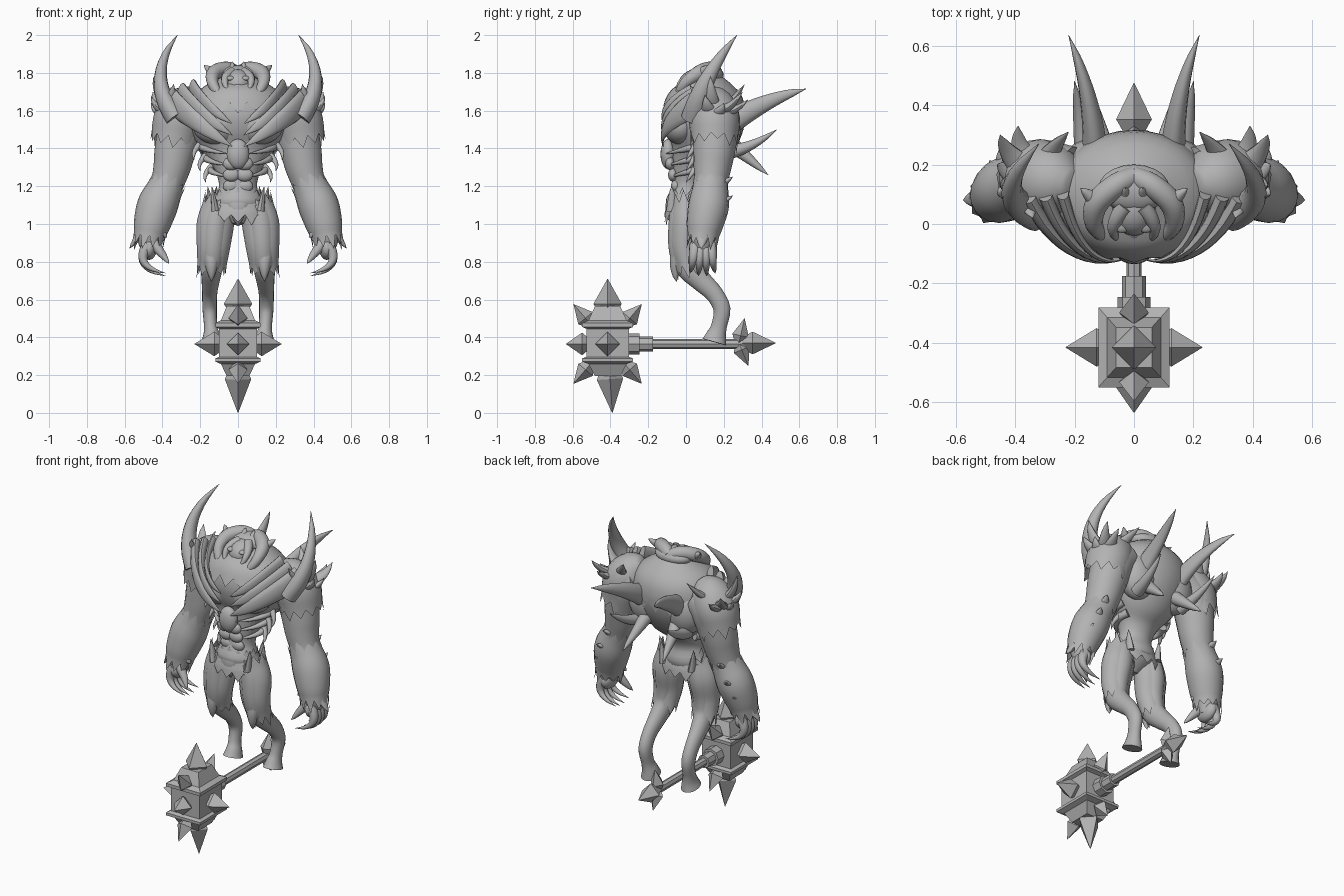
import bpy, bmesh, math, random
from mathutils import Vector

random.seed(4)
cube = bpy.data.objects.get("Cube")
if cube:
    bpy.data.objects.remove(cube, do_unlink=True)

grey = bpy.data.materials.new("stone grey")
grey.use_nodes = True
colour = (.45, .45, .45, 1)
grey.diffuse_color = colour
for node in grey.node_tree.nodes:
    if node.type == 'BSDF_PRINCIPLED':
        node.inputs["Base Color"].default_value = colour

X, Y, Z = Vector((1, 0, 0)), Vector((0, 1, 0)), Vector((0, 0, 1))
smooth_parts = []


def finish(name, bm, mirror, smooth):
    """Turn a bmesh into a named object, mirrored across the body if asked."""
    bmesh.ops.recalc_face_normals(bm, faces=bm.faces)
    mesh = bpy.data.meshes.new(name)
    bm.to_mesh(mesh)
    bm.free()
    mesh.materials.append(grey)
    obj = bpy.data.objects.new(name, mesh)
    bpy.context.collection.objects.link(obj)
    if mirror:
        obj.modifiers.new("mirror", 'MIRROR').use_mirror_merge = False
    if smooth:
        smooth_parts.append(obj)


def resample(points, steps):
    """Catmull-Rom curve through points of (x, y, z, radius)."""
    result = []
    last = len(points) - 1
    for i in range(last):
        before, start, end, after = (Vector(points[max(0, min(last, j))]) for j in range(i - 1, i + 3))
        for s in range(steps):
            t = s / steps
            cubic = 3 * (start - end) + after - before
            square = 2 * before - 5 * start + 4 * end - after
            result.append(start + t / 2 * (end - before + t * (square + t * cubic)))
    return result + [Vector(points[last])]


def tube(name, points, flat=1, sides=18, steps=4, side=None, mirror=False, jag=(0, 0), turn=0, smooth=True):
    """Sweep an oval along points; a jagged end is left open and ragged."""
    rings = resample(points, steps) if smooth else [Vector(p) for p in points]
    centres = [ring.xyz for ring in rings]
    span = centres[-1] - centres[0]
    side = side or min((X, Y, Z), key=lambda axis: abs(axis.dot(span)))
    last = len(rings) - 1
    bm = bmesh.new()
    loops = []
    for i, ring in enumerate(rings):
        along = (centres[min(i + 1, last)] - centres[max(i - 1, 0)]).normalized()
        u = (side - along * side.dot(along)).normalized()
        v = along.cross(u) * flat
        ragged = -jag[0] if i == 0 else jag[1] if i == last else 0
        loop = []
        for k in range(sides):
            angle = math.tau * k / sides + turn
            tooth = ragged * random.uniform(.5, 1.3) * (k % 2)
            oval = u * math.cos(angle) + v * math.sin(angle)
            loop.append(bm.verts.new(centres[i] + oval * max(ring.w, .001) + along * tooth))
        loops.append(loop)
    for a, b in zip(loops, loops[1:]):
        for k in range(sides):
            n = (k + 1) % sides
            bm.faces.new((a[k], a[n], b[n], b[k]))
    for ragged, loop in zip(jag, (loops[0], loops[-1])):
        if not ragged:
            bm.faces.new(loop)
    finish(name, bm, mirror, smooth)


def shell(points, swell, flare=0):
    """Armour rings that follow part of a limb, slightly larger."""
    return [(x, y, z, r * (swell + flare * i)) for i, (x, y, z, r) in enumerate(points)]


def horn(name, root, tip, radius, bend=(0, 0, 0), flat=1, side=None, mirror=True):
    """Bowed spike that tapers to a point."""
    root, tip, bend = Vector(root), Vector(tip), Vector(bend)
    path = []
    for i in range(7):
        t = i / 6
        centre = root.lerp(tip, t) + bend * 4 * t * (1 - t)
        path.append((*centre, radius * (1 - t) ** .7))
    tube(name, path, flat, sides=12, steps=2, side=side, mirror=mirror)


def blob(name, centre, size, mirror=False):
    """Rounded muscle or bone."""
    bm = bmesh.new()
    bmesh.ops.create_uvsphere(bm, u_segments=20, v_segments=12, radius=1)
    for vert in bm.verts:
        vert.co = Vector(c + s * w for c, s, w in zip(centre, size, vert.co))
    finish(name, bm, mirror, True)


def crystal(name, origin, tip, radius, start=.5, mirror=False):
    """Four-sided metal spike with a short back taper."""
    base, tip = Vector(origin).lerp(Vector(tip), start), Vector(tip)
    points = [(*base.lerp(tip, t), radius * r) for t, r in ((0, .5), (.3, 1), (1, 0))]
    tube(name, points, sides=4, mirror=mirror, smooth=False)


# Body
torso = [(0, -.02, 1, .04), (0, 0, 1.1, .13), (0, .01, 1.2, .1), (0, .03, 1.3, .13), (0, .07, 1.4, .2),
         (0, .09, 1.5, .25), (0, .1, 1.6, .26), (0, .12, 1.7, .21), (0, .13, 1.8, .05)]
tube("torso", torso, flat=.83, sides=32)
tube("back_carapace", shell(torso[:5:-1], swell=1.03), flat=.83, sides=36, jag=(0, .06))
blob("chest_muscles", (.11, -.03, 1.52), (.13, .09, .1), mirror=True)
blob("sternum_plate", (0, -.095, 1.37), (.06, .04, .08))
blob("back_muscles", (.13, .19, 1.5), (.12, .1, .15), mirror=True)

# Ribs, stomach muscles and flank barbs rise in rows
for row in range(3):
    z = 1.25 + row * .06
    wide = .13 + row * .03
    front = -.055 - row * .015
    blob("stomach_muscles", (.035, front, z - .05), (.045, .025, .035), mirror=True)
    horn("ribs", (wide, .1, z + .05), (.04, front - .03, z), .025, bend=(.05, 0, 0), side=Z)
    horn("flank_barbs", (wide, .06, z + .06), (wide + .04, 0, z - .03), .02, bend=(.02, 0, 0))

# Chest plates sweep from the shoulders to the sternum
for row in range(3):
    inset = row * .06
    horn("chest_plates", (.36 - inset, .1, 1.66 + inset / 2), (.03, -.12, 1.41 + inset), .075 - inset / 5,
         bend=(.02, -.075, 0), flat=.4, side=Z)

# Head with a curling mandible crest
blob("skull", (0, .06, 1.74), (.08, .1, .08))
blob("hood", (0, .12, 1.79), (.12, .08, .05))
blob("snout", (0, -.01, 1.7), (.04, .05, .05))
blob("brows", (.04, 0, 1.77), (.03, .03, .015), mirror=True)
tube("crest", [(0, .16, 1.8, .035), (.06, .13, 1.82, .04), (.125, .07, 1.8, .04),
               (.135, 0, 1.75, .03), (.1, -.04, 1.69, .02), (.06, -.04, 1.69, 0)], side=Z, mirror=True)
horn("inner_tusks", (.03, .06, 1.8), (.03, -.06, 1.67), .03, bend=(.04, -.02, .02))
horn("crown_points", (.03, .1, 1.81), (.03, .12, 1.86), .025)
horn("crest_barbs", (.13, .08, 1.8), (.18, .12, 1.84), .03)

# Shoulder armour, upright blades and a fan of shards
tube("shoulder_plates", [(.2, .13, 1.68, .05), (.25, .14, 1.64, .11), (.31, .15, 1.56, .135),
                         (.335, .15, 1.46, .125)], sides=22, mirror=True, jag=(0, .06))
horn("shoulder_blades", (.33, .04, 1.56), (.32, .27, 2), .055, bend=(.085, -.035, 0), flat=1.2)
shoulder = Vector((.33, .14, 1.57))
for tip in ((.45, .13, 1.78), (.46, .1, 1.68), (.46, .2, 1.64), (.45, .3, 1.7),
            (.39, .33, 1.66), (.34, .02, 1.74), (.22, .31, 1.74)):
    horn("shoulder_shards", shoulder.lerp(Vector(tip), .2), tip, .055, bend=(.015, 0, -.02), flat=.6)

# Spikes on the back
horn("great_back_spikes", (.13, .22, 1.53), (.22, .635, 1.715), .045, bend=(-.02, 0, .02), flat=1.5)
horn("middle_back_spikes", (.16, .22, 1.38), (.2, .48, 1.5), .04, bend=(0, 0, -.02))
horn("lower_back_spikes", (.1, .22, 1.44), (.14, .435, 1.26), .045)

# Arms with ragged bracers
arm = [(.2, .16, 1.59, .1), (.29, .16, 1.53, .12), (.33, .15, 1.4, .112), (.35, .14, 1.3, .1),
       (.38, .13, 1.2, .088), (.425, .12, 1.1, .098), (.455, .1, 1, .085), (.47, .09, .93, .068), (.47, .09, .85, .04)]
tube("arms", arm, mirror=True)
tube("bracers", shell(arm[4:8], swell=1.05, flare=.05), sides=20, mirror=True, jag=(.06, .06))
for x, y, z, r in arm[4:7]:
    horn("bracer_fins", (x, y + r / 2, z), (x + .03, y + r + .03, z + .05), .045, flat=.6)
horn("wrist_points", (.5, .09, .97), (.575, .08, .87), .05, flat=.6)
horn("inner_wrist_points", (.43, .07, .97), (.375, .06, .93), .04)

# Clawed hands
blob("palms", (.47, .09, .87), (.04, .075, .06), mirror=True)
for finger in range(4):
    y = .02 + finger * .045
    drop = .015 * (finger in (1, 2))
    horn("fingers", (.475, .05 + finger * .027, .89), (.385, y, .74 - drop), .032, bend=(.065, 0, -.02))
horn("thumbs", (.45, .06, .9), (.365, .01, .79), .032, bend=(-.01, 0, -.01))

# Ragged belt and loincloth
tube("belt", [(0, 0, 1.15, .125), (0, 0, 1.1, .145), (0, 0, 1.05, .165)], flat=.7, sides=28, jag=(.04, .05))
horn("loin_plate", (0, -.07, 1.14), (0, -.07, .99), .07, bend=(0, -.02, 0), flat=.4, mirror=False)
for x, y in ((.12, -.07), (.14, .03), (.1, .08)):
    horn("hip_barbs", (x, y, 1.07), (x * 1.15, y * 1.1, 1.2), .035, flat=.6)

# Backward-bent legs with hooves and thigh plates
leg = [(.1, 0, 1.1, .068), (.12, 0, 1, .078), (.13, -.01, .88, .07), (.138, .01, .78, .06), (.145, .08, .7, .048),
       (.15, .15, .63, .04), (.15, .19, .55, .038), (.145, .175, .46, .035), (.14, .16, .41, .045), (.14, .15, .375, .055)]
tube("legs", leg, flat=1.2, mirror=True)
tube("thigh_plates", shell(leg[:4], swell=1.07), flat=1.2, mirror=True, jag=(.05, .06))
horn("knee_points", (.14, -.04, .83), (.14, -.05, .695), .045, bend=(0, -.01, 0))

# War hammer head, mirrored about its middle height
hub = Vector((0, -.415, .365))
half = ((.08, .1), (.09, .12), (.11, .12), (.125, .09), (.2, .06))
profile = [(-h * .85, w) for h, w in reversed(half)] + list(half)
tube("hammer_head", [(*(hub + Z * h), w * math.sqrt(2)) for h, w in profile],
     flat=1.12, sides=4, turn=math.pi / 4, smooth=False)

# Hammer spikes
crystal("hammer_top_spike", hub, (0, -.415, .71), .075, start=.45)
crystal("hammer_bottom_spike", hub, (0, -.39, 0), .07, start=.3)
crystal("hammer_side_spikes", hub, hub + X * .23, .065, start=.35, mirror=True)
crystal("hammer_front_spike", hub, hub - Y * .22, .06, start=.45)
for fore in (-1, 1):
    for up in (-1, 1):
        crystal("hammer_corner_spike", hub, hub + Y * fore * .18 + Z * up * .21, .05)

# Hammer handle and pommel
pommel = Vector((0, .28, .37))
for name, start, end, radius in (("hammer_collar", .1, .17, .055), ("hammer_neck", .16, .24, .04),
                                 ("hammer_shaft", .2, .73, .026)):
    tube(name, [(*(hub + Y * reach), radius) for reach in (start, end)], sides=8, smooth=False)
crystal("pommel_spike", pommel, pommel + Y * .195, .06, start=.1)
crystal("pommel_upper_spike", pommel, pommel + Y * .03 + Z * .13, .045, start=0)
crystal("pommel_lower_spike", pommel, pommel + Y * .05 - Z * .12, .045, start=0)

# Smooth shading for the organic parts
for obj in bpy.context.selected_objects:
    obj.select_set(False)
for obj in smooth_parts:
    obj.select_set(True)
bpy.context.view_layer.objects.active = smooth_parts[0]
bpy.ops.object.shade_smooth_by_angle(angle=math.radians(45))
